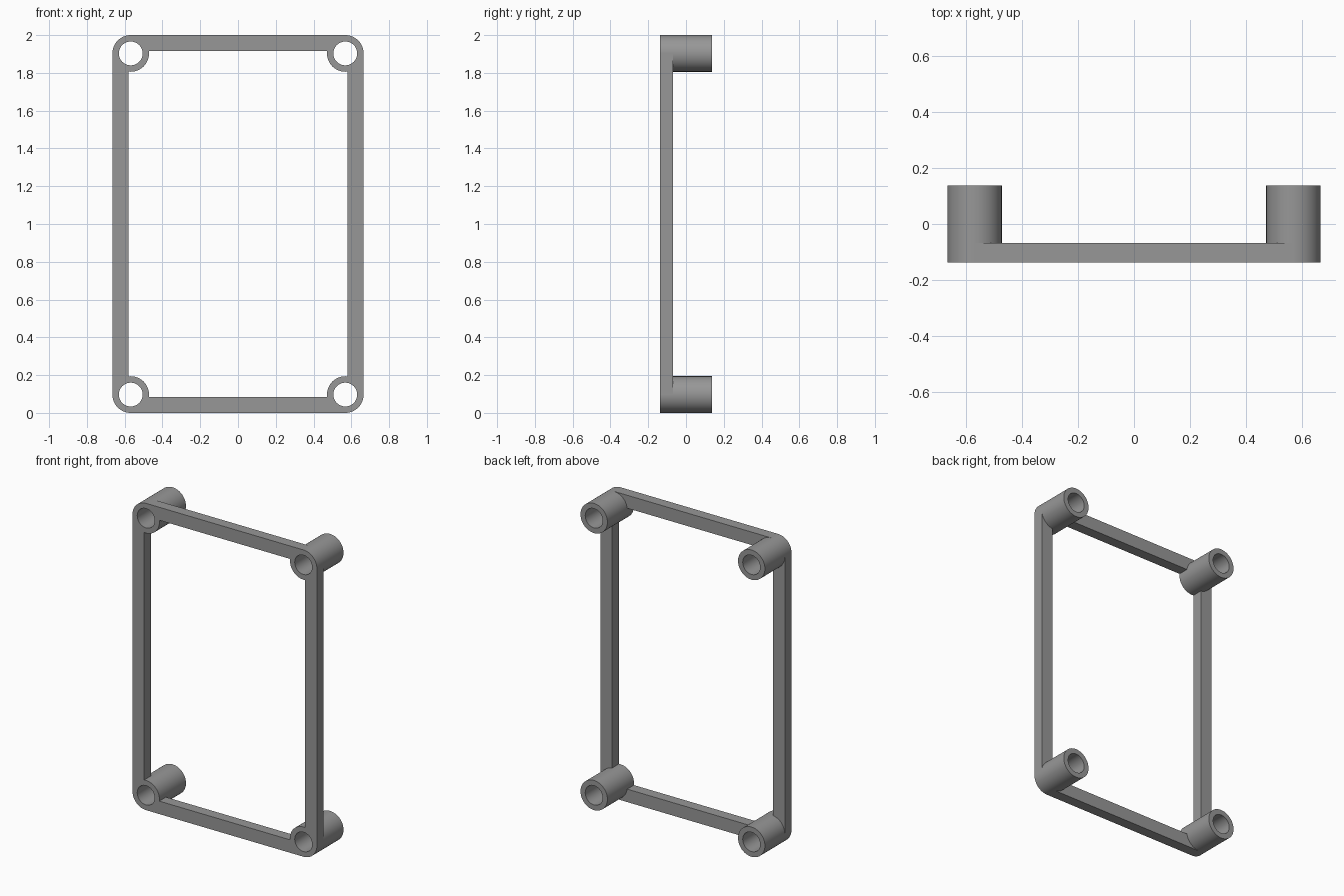
import bpy, bmesh, math

if "Cube" in bpy.data.objects:
    bpy.data.objects.remove(bpy.data.objects["Cube"])

W, H = 0.665, 2.0                        # half width, height
R, HOLE = 0.097, 0.063                   # standoff outer and bore radii
Y_FRONT, Y_PLATE, Y_BACK = -0.137, -0.068, 0.137
N = 48                                   # sides of each standoff
CX, CZ = W - R, H / 2 - R                # standoff centres

bm = bmesh.new()
cache = {}


def vert(x, z):
    """Shared front vertex, z measured from the frame's middle."""
    key = (round(x, 5), round(z, 5))
    if key not in cache:
        cache[key] = bm.verts.new((x, Y_FRONT, z + H / 2))
    return cache[key]


def ring(i, r, sx, sz):
    """Point i of a circle round the corner with signs sx, sz (mirrored from +,+)."""
    a = 2 * math.pi * i / N
    return vert(sx * (CX + r * math.cos(a)), sz * (CZ + r * math.sin(a)))


# Ring-shaped front of each standoff
for sx in (-1, 1):
    for sz in (-1, 1):
        for i in range(N):
            bm.faces.new((ring(i, R, sx, sz), ring(i + 1, R, sx, sz),
                          ring(i + 1, HOLE, sx, sz), ring(i, HOLE, sx, sz)))

# Bars, their ends hugging the standoffs
q = N // 4
side_arc = [-i for i in range(q)]                # outer side towards inner
end_arc = [q + i for i in range(q)]              # outer top towards inner
for s in (-1, 1):
    bm.faces.new([ring(i, R, s, 1) for i in side_arc] +
                 [ring(i, R, s, -1) for i in reversed(side_arc)])
    bm.faces.new([ring(i, R, 1, s) for i in end_arc] +
                 [ring(i, R, -1, s) for i in reversed(end_arc)])
bmesh.ops.recalc_face_normals(bm, faces=bm.faces)


def extrude(faces, dy):
    out = bmesh.ops.extrude_face_region(bm, geom=faces)["geom"]
    bmesh.ops.translate(bm, vec=(0, dy, 0),
                        verts=[g for g in out if isinstance(g, bmesh.types.BMVert)])
    return [g for g in out if isinstance(g, bmesh.types.BMFace)]


# Thicken the frame, then raise the standoffs from its back
back = extrude(bm.faces[:], Y_PLATE - Y_FRONT)
ring_faces = [f for f in back if len(f.verts) == 4]
extrude(ring_faces, Y_BACK - Y_PLATE)
leftover = [f for f in ring_faces if f.is_valid]
if leftover:
    bmesh.ops.delete(bm, geom=leftover, context='FACES')
bmesh.ops.recalc_face_normals(bm, faces=bm.faces)

mesh = bpy.data.meshes.new("mounting_frame")
bm.to_mesh(mesh)
bm.free()
frame = bpy.data.objects.new("mounting_frame", mesh)
bpy.context.collection.objects.link(frame)

grey = bpy.data.materials.new("grey")
grey.diffuse_color = (0.31, 0.31, 0.31, 1)
grey.use_nodes = True
grey.node_tree.nodes["Principled BSDF"].inputs["Base Color"].default_value = grey.diffuse_color
mesh.materials.append(grey)

# Smooth round walls, crisp edges
bpy.context.view_layer.objects.active = frame
frame.select_set(True)
bpy.ops.object.shade_smooth_by_angle(angle=math.radians(30))
wn = frame.modifiers.new("even_shading", 'WEIGHTED_NORMAL')
wn.keep_sharp = True
